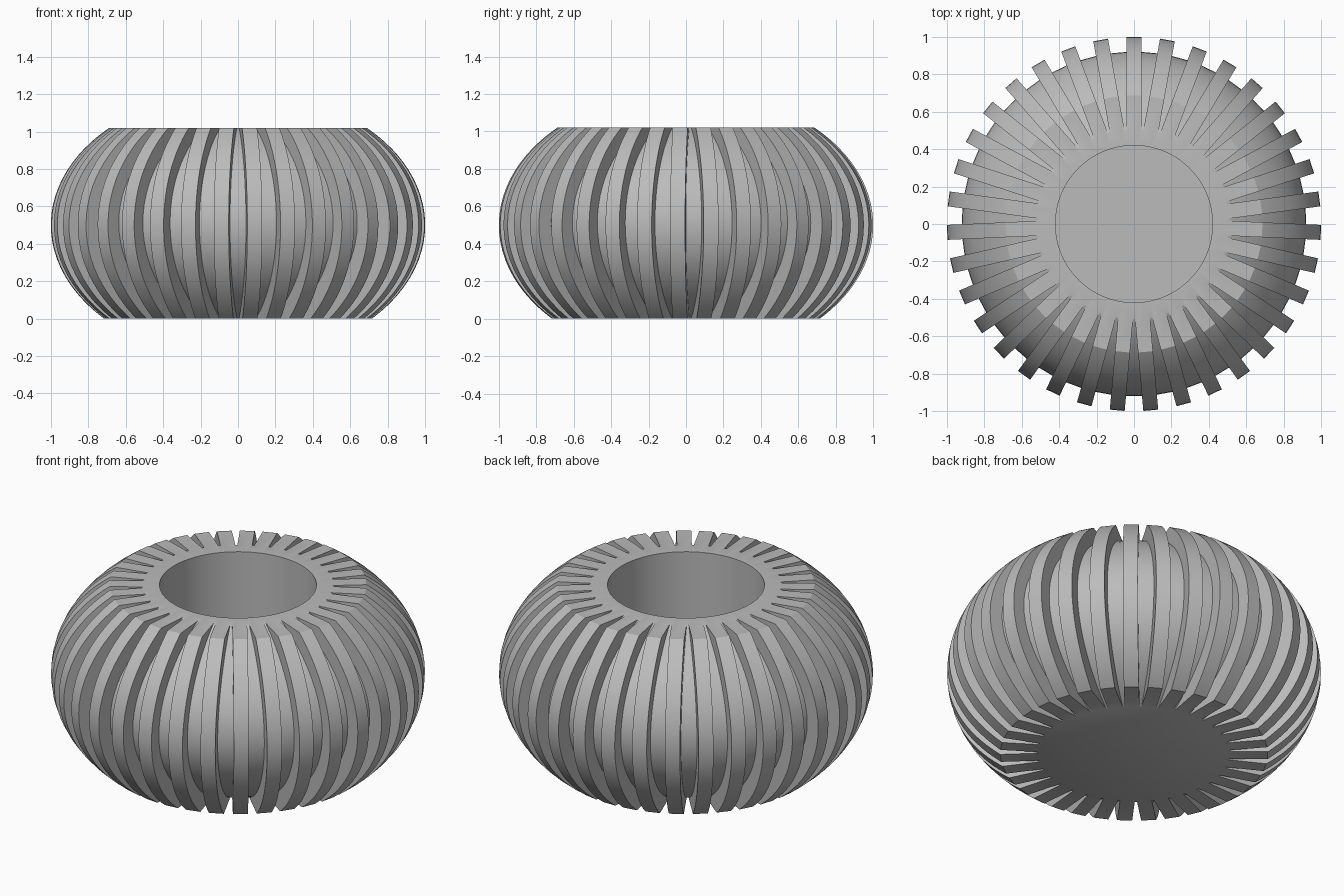
import bpy
import bmesh
from math import sin, cos, pi, sqrt, radians

cube = bpy.data.objects.get("Cube")
if cube:
    bpy.data.objects.remove(cube, do_unlink=True)

RIBS = 35
HEIGHT = 1.02
HALF_WIDTH = 0.04      # half the thickness of a rib
HOLE_RADIUS = 0.42
HOLE_FLOOR = 0.1
LEVELS = 32

grey = bpy.data.materials.new("plain_grey")
grey.use_nodes = True
colour = (0.5, 0.5, 0.5, 1)
grey.diffuse_color = colour
grey.node_tree.nodes["Principled BSDF"].inputs["Base Color"].default_value = colour


def bulge(z, radius, half_height, middle):
    """Radius of a squashed sphere at height z."""
    return radius * sqrt(1 - ((z - middle) / half_height) ** 2)


def turn(x, y, rib):
    """Rotate a point of the back rib to the place of the given rib."""
    a = 2 * pi * rib / RIBS
    return x * cos(a) - y * sin(a), x * sin(a) + y * cos(a)


def ribbed_ring(bm, z):
    """Per rib: groove foot, outer corner, outer corner, groove foot."""
    outer = bulge(z, 1.0, 0.715, 0.5)
    inner = bulge(z, 0.92, 0.61, 0.51)
    corners = ((HALF_WIDTH, inner), (HALF_WIDTH, outer),
               (-HALF_WIDTH, outer), (-HALF_WIDTH, inner))
    return [bm.verts.new((*turn(x, y, i), z))
            for i in range(RIBS) for x, y in corners]


def round_ring(bm, z):
    """Two points per rib on the wall of the hole."""
    half = pi / RIBS / 2
    return [bm.verts.new((*turn(s * HOLE_RADIUS * sin(half),
                                HOLE_RADIUS * cos(half), i), z))
            for i in range(RIBS) for s in (1, -1)]


def bridge(bm, low, high):
    n = len(low)
    for i in range(n):
        j = (i + 1) % n
        bm.faces.new((low[i], low[j], high[j], high[i]))


bm = bmesh.new()

# Ribbed outside wall, with levels closer together near top and bottom
heights = [HEIGHT * (1 - cos(pi * k / LEVELS)) / 2 for k in range(LEVELS + 1)]
rings = [ribbed_ring(bm, z) for z in heights]
for low, high in zip(rings, rings[1:]):
    bridge(bm, low, high)

# Flat base
bm.faces.new(list(reversed(rings[0])))

# Round hole with a flat floor
rim = round_ring(bm, HEIGHT)
floor = round_ring(bm, HOLE_FLOOR)
bridge(bm, rim, floor)
bm.faces.new(floor)

# Flat top: one face on each rib and one behind each groove
top = rings[-1]
for i in range(RIBS):
    n = (i + 1) % RIBS
    bm.faces.new(top[4 * i:4 * i + 4] + [rim[2 * i + 1], rim[2 * i]])
    bm.faces.new((top[4 * i + 3], top[4 * n], rim[2 * n], rim[2 * i + 1]))

bmesh.ops.recalc_face_normals(bm, faces=bm.faces)
mesh = bpy.data.meshes.new("ribbed_pot")
bm.to_mesh(mesh)
bm.free()
mesh.materials.append(grey)
pot = bpy.data.objects.new("ribbed_pot", mesh)
bpy.context.collection.objects.link(pot)

# Smooth curves, crisp rib edges
bpy.ops.object.select_all(action="DESELECT")
pot.select_set(True)
bpy.context.view_layer.objects.active = pot
bpy.ops.object.shade_smooth_by_angle(angle=radians(25))
